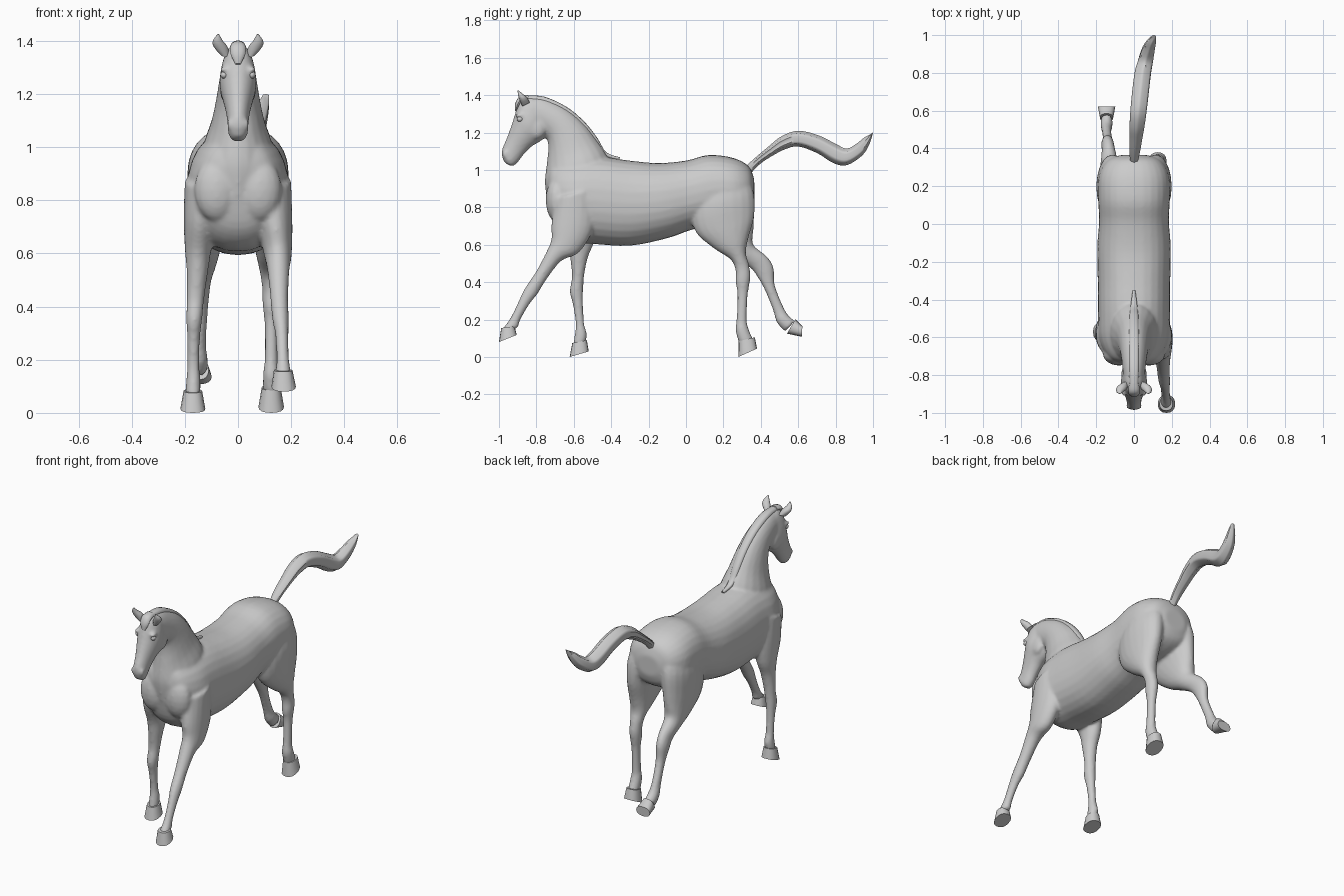
import bpy, bmesh, math
from mathutils import Vector, Matrix


def spline(a, b, c, d, t):
    return [0.5 * (2*q + (r-p)*t + (2*p-5*q+4*r-s)*t*t + (3*q-p-3*r+s)*t**3)
            for p, q, r, s in zip(a, b, c, d)]


def loft(bm, rows, sides=20, steps=4, power=2.0, ridge=0.0):
    """Skin through cross-sections: (edge A y,z, edge B y,z, centre x, half width)."""
    n = len(rows)
    fine = []
    for i in range(n - 1):
        quad = rows[max(i-1, 0)], rows[i], rows[i+1], rows[min(i+2, n-1)]
        fine += [spline(*quad, k / steps) for k in range(steps)]
    fine.append(rows[-1])
    rings = []
    for ya, za, yb, zb, x, w in fine:
        mid = Vector((x, (ya+yb)/2, (za+zb)/2))
        half = Vector((0, (yb-ya)/2, (zb-za)/2))
        ring = []
        for k in range(sides):
            a = 2 * math.pi * k / sides
            c, s = math.cos(a), math.sin(a)
            c = math.copysign(abs(c) ** (2/power), c)
            s = math.copysign(abs(s) ** (2/power), s)
            r = 1 - ridge * (k % 3 == 0)
            ring.append(bm.verts.new(mid + r * (Vector((w*c, 0, 0)) + half*s)))
        rings.append(ring)
    faces = [bm.faces.new(rings[0]), bm.faces.new(rings[-1][::-1])]
    for p, q in zip(rings, rings[1:]):
        for k in range(sides):
            j = (k + 1) % sides
            faces.append(bm.faces.new((p[k], q[k], q[j], p[j])))
    bmesh.ops.recalc_face_normals(bm, faces=faces)


def blob(bm, pos, size):
    m = Matrix.Translation(pos) @ Matrix.Diagonal((*size, 1))
    bmesh.ops.create_uvsphere(bm, u_segments=16, v_segments=10, radius=1, matrix=m)


def finish(bm, name, angle=40):
    me = bpy.data.meshes.new(name)
    bm.to_mesh(me)
    bm.free()
    me.polygons.foreach_set("use_smooth", [True] * len(me.polygons))
    me.set_sharp_from_angle(angle=math.radians(angle))
    ob = bpy.data.objects.new(name, me)
    bpy.context.collection.objects.link(ob)
    return ob


# Trunk: belly edge, back edge
trunk = [(-.735, .81, -.745, .96, 0, .06), (-.70, .69, -.71, 1.03, 0, .135),
         (-.62, .62, -.60, 1.06, 0, .185), (-.50, .605, -.46, 1.07, 0, .19),
         (-.30, .595, -.30, 1.05, 0, .192), (-.10, .635, -.15, 1.037, 0, .195),
         (.03, .68, 0, 1.05, 0, .185), (.16, .71, .12, 1.08, 0, .19),
         (.27, .73, .25, 1.065, 0, .185), (.34, .77, .335, 1.02, 0, .14),
         (.365, .83, .365, .95, 0, .07)]
# Neck: throat edge, crest edge
neck = [(-.74, .82, -.40, 1.0, 0, .13), (-.755, .93, -.42, 1.075, 0, .13),
        (-.745, 1.03, -.475, 1.16, 0, .10), (-.737, 1.11, -.545, 1.25, 0, .082),
        (-.745, 1.17, -.64, 1.33, 0, .07), (-.79, 1.20, -.76, 1.385, 0, .06),
        (-.85, 1.22, -.85, 1.39, 0, .052)]
# Head: face edge, jaw edge
head = [(-.84, 1.392, -.745, 1.28, 0, .05), (-.885, 1.375, -.745, 1.19, 0, .064),
        (-.908, 1.32, -.775, 1.155, 0, .07), (-.93, 1.25, -.825, 1.125, 0, .058),
        (-.955, 1.18, -.865, 1.085, 0, .045), (-.98, 1.12, -.895, 1.045, 0, .039),
        (-.985, 1.08, -.92, 1.022, 0, .036), (-.972, 1.04, -.935, 1.02, 0, .02)]
# Legs: front edge, back edge, from the hip or shoulder down to the pastern
hip = [(.08, .95, .33, .98, .09, .08), (.03, .80, .365, .87, .11, .088),
       (.05, .67, .365, .75, .12, .075)]
hind_standing = hip + [
    (.15, .58, .335, .64, .125, .06), (.24, .52, .32, .56, .125, .045),
    (.265, .46, .335, .50, .125, .035), (.265, .40, .345, .43, .125, .033),
    (.275, .33, .33, .33, .125, .025), (.27, .20, .325, .20, .125, .025),
    (.265, .14, .335, .15, .125, .031), (.285, .07, .36, .09, .125, .031)]
hind_trailing = [(*r[:4], -r[4], r[5]) for r in hip] + [
    (.16, .575, .36, .67, -.125, .06), (.27, .52, .36, .60, -.13, .048),
    (.345, .475, .43, .54, -.135, .036), (.38, .43, .468, .48, -.14, .033),
    (.42, .36, .475, .385, -.14, .026), (.465, .25, .52, .27, -.145, .025),
    (.485, .185, .55, .22, -.145, .031), (.53, .135, .583, .195, -.145, .031)]
fore_standing = [
    (-.70, .85, -.48, .90, -.12, .08), (-.68, .72, -.47, .75, -.14, .065),
    (-.635, .61, -.49, .62, -.15, .05), (-.62, .53, -.525, .53, -.153, .04),
    (-.61, .43, -.545, .43, -.16, .033), (-.622, .35, -.55, .35, -.165, .03),
    (-.605, .28, -.55, .28, -.167, .024), (-.59, .18, -.545, .18, -.168, .023),
    (-.595, .12, -.53, .125, -.168, .027), (-.605, .06, -.535, .08, -.17, .029)]
fore_reaching = [
    (-.70, .85, -.48, .90, .12, .08), (-.72, .71, -.49, .70, .14, .065),
    (-.72, .63, -.57, .56, .15, .052), (-.745, .565, -.665, .515, .152, .042),
    (-.80, .46, -.742, .42, .155, .034), (-.86, .37, -.795, .335, .16, .031),
    (-.89, .31, -.835, .285, .165, .025), (-.93, .225, -.885, .20, .168, .023),
    (-.958, .18, -.897, .16, .17, .027), (-.985, .145, -.92, .15, .17, .03)]

# Body: all flesh parts fused into one smooth skin
bm = bmesh.new()
loft(bm, trunk, 28, power=2.25)
for rows in (neck, head, hind_standing, hind_trailing, fore_standing, fore_reaching):
    loft(bm, rows)
for s in (-1, 1):
    blob(bm, (s*.044, -.80, 1.22), (.024, .05, .055))      # cheek
    blob(bm, (s*.05, -.888, 1.292), (.018, .026, .012))    # brow
    blob(bm, (s*.028, -.965, 1.085), (.014, .016, .022))   # nostril
    blob(bm, (s*.08, -.69, .84), (.085, .06, .12))         # breast muscle
body = finish(bm, "horse_body")
rm = body.modifiers.new("fuse", 'REMESH')
rm.mode = 'VOXEL'
rm.voxel_size = .009
rm.use_smooth_shade = True
sm = body.modifiers.new("soften", 'SMOOTH')
sm.factor, sm.iterations = .5, 6

# Hooves: coronet ring, wall, sole ring
hooves = {
    "hind_standing_hoof": ((.282, .085, .368, .105, .125, .036), (.28, 0, .38, .045, .125, .048)),
    "hind_trailing_hoof": ((.54, .125, .585, .202, -.145, .035), (.62, .108, .622, .165, -.145, .046)),
    "fore_standing_hoof": ((-.608, .075, -.53, .09, -.17, .035), (-.622, 0, -.52, .03, -.17, .047)),
    "fore_reaching_hoof": ((-.988, .155, -.917, .165, .17, .035), (-1.0, .08, -.905, .118, .172, .046))}
for name, rows in hooves.items():
    bm = bmesh.new()
    loft(bm, rows, 16, 2, power=2.3)
    finish(bm, name)

# Tail with strand grooves
bm = bmesh.new()
loft(bm, [(.35, .985, .325, 1.025, 0, .022), (.40, 1.035, .375, 1.07, .004, .03),
          (.47, 1.08, .44, 1.125, .01, .036), (.53, 1.11, .51, 1.18, .016, .042),
          (.60, 1.125, .60, 1.21, .024, .046), (.70, 1.09, .71, 1.185, .035, .047),
          (.79, 1.035, .81, 1.135, .047, .046), (.86, 1.025, .86, 1.115, .06, .043),
          (.94, 1.075, .91, 1.14, .076, .036), (.98, 1.135, .955, 1.175, .092, .026),
          (1.0, 1.20, .985, 1.19, .105, .012)], 18, 4, ridge=.16)
finish(bm, "tail", 50)

# Mane along the crest
bm = bmesh.new()
loft(bm, [(-.36, 1.05, -.35, 1.068, 0, .008), (-.45, 1.08, -.425, 1.095, 0, .02),
          (-.51, 1.155, -.475, 1.175, 0, .026), (-.575, 1.235, -.545, 1.262, 0, .028),
          (-.66, 1.305, -.64, 1.34, 0, .03), (-.77, 1.35, -.76, 1.394, 0, .03),
          (-.86, 1.36, -.86, 1.398, 0, .024)], 12, 4, ridge=.08)
finish(bm, "mane", 50)

# Forelock between the ears
bm = bmesh.new()
loft(bm, [(-.84, 1.37, -.845, 1.402, 0, .026), (-.875, 1.36, -.89, 1.393, 0, .03),
          (-.89, 1.34, -.913, 1.355, 0, .027), (-.905, 1.31, -.915, 1.315, 0, .01)], 12, 3)
finish(bm, "forelock")

# Ears and eyes, one per side
for s, side in ((-1, "left"), (1, "right")):
    bm = bmesh.new()
    loft(bm, [(-.875, 1.34, -.835, 1.36, s*.048, .018), (-.888, 1.37, -.85, 1.388, s*.066, .026),
              (-.898, 1.398, -.872, 1.406, s*.076, .018),
              (-.90, 1.425, -.896, 1.426, s*.074, .003)], 12, 3)
    finish(bm, "ear_" + side)
    bm = bmesh.new()
    blob(bm, (s*.052, -.888, 1.272), (.014, .017, .014))
    finish(bm, "eye_" + side)
